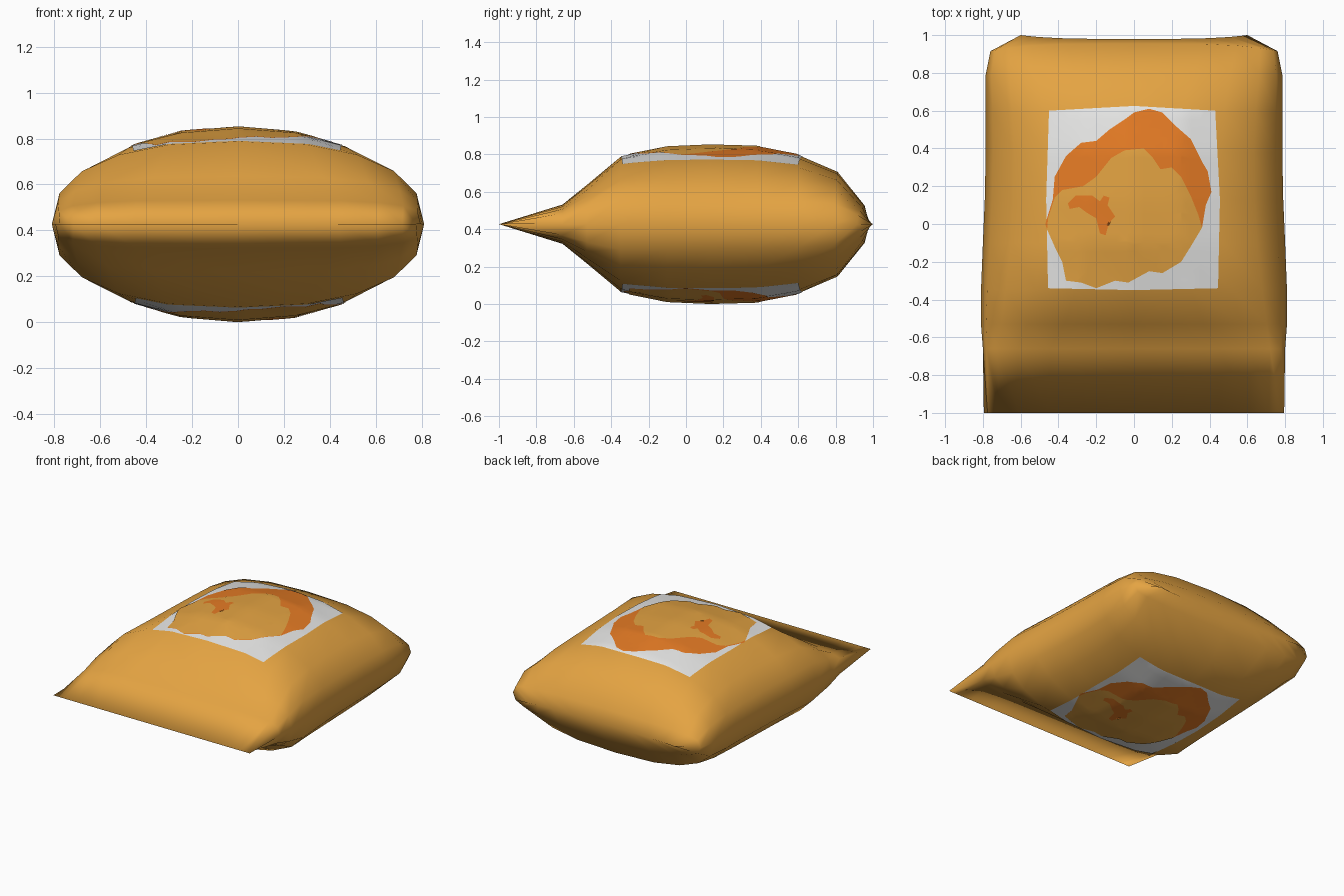
import bpy, bmesh, math
from mathutils import Vector
from mathutils.bvhtree import BVHTree

if "Cube" in bpy.data.objects:
    bpy.data.objects.remove(bpy.data.objects["Cube"])

CZ = 0.427   # height of the seam


def material(name, rgb):
    m = bpy.data.materials.new(name)
    m.diffuse_color = (*rgb, 1)
    m.use_nodes = True
    m.node_tree.nodes["Principled BSDF"].inputs["Base Color"].default_value = m.diffuse_color
    return m


AMBER = material("amber_bag", (0.78, 0.37, 0.055))
WHITE = material("label_white", (0.88, 0.88, 0.87))
ORANGE = material("burnt_orange", (0.79, 0.20, 0.018))


def finish(bm, name, mat):
    me = bpy.data.meshes.new(name)
    for f in bm.faces:
        f.smooth = True
    bm.to_mesh(me)
    me.materials.append(mat)
    ob = bpy.data.objects.new(name, me)
    bpy.context.collection.objects.link(ob)
    return ob


# Pillow bag: superellipse rings (y, half width, half height, squareness, corner shift)
RINGS = [(-1.0, .795, 0, 4, 0), (-.66, .80, .105, 4, 0), (-.53, .81, .21, 3, 0),
         (-.35, .81, .36, 2.4, 0), (-.10, .80, .41, 2.05, 0), (.13, .79, .42, 2, 0),
         (.38, .785, .413, 2, 0), (.60, .785, .37, 2.15, 0), (.81, .785, .28, 2.5, -.02),
         (.955, .76, .10, 3.2, -.04), (.98, .60, 0, 2.5, .02)]
N = 20


def signed_pow(v, p):
    return math.copysign(abs(v) ** p, v) if abs(v) > 1e-6 else 0


bm = bmesh.new()
loops = []
for y, w, h, n, shift in RINGS:
    loop = []
    for i in range(N):
        a = 2 * math.pi * i / N
        u = signed_pow(math.cos(a), 2 / n)
        v = signed_pow(math.sin(a), 2 / n)
        loop.append(bm.verts.new((w * u, y + shift * u ** 4, CZ + h * v)))
    loops.append(loop)
for a, b in zip(loops, loops[1:]):
    for i in range(N):
        j = (i + 1) % N
        bm.faces.new((a[i], a[j], b[j], b[i]))
bmesh.ops.remove_doubles(bm, verts=bm.verts, dist=1e-4)   # close the flat seams
bmesh.ops.recalc_face_normals(bm, faces=bm.faces)
surface = BVHTree.FromBMesh(bm)
finish(bm, "bag", AMBER)
bm.free()


# Thin printed plates draped over the top, then turned over for the bottom
def plate(name, outline, mat, lift):
    bm = bmesh.new()
    face = bm.faces.new([bm.verts.new((x, y, 0)) for x, y in outline])
    if face.normal.z < 0 or sum(
            p[0] * q[1] - q[0] * p[1]
            for p, q in zip(outline, outline[1:] + outline[:1])) < 0:
        face.normal_flip()
    bmesh.ops.triangulate(bm, faces=bm.faces[:])
    for axis in (0, 1):
        normal = Vector((1 - axis, axis, 0))
        for k in range(-12, 16):
            bmesh.ops.bisect_plane(bm, geom=bm.verts[:] + bm.edges[:] + bm.faces[:],
                                   plane_co=normal * (k * .05 + .003), plane_no=normal)
    bmesh.ops.triangulate(bm, faces=bm.faces[:])
    for v in bm.verts:
        hit = surface.ray_cast(Vector((v.co.x, v.co.y, 3)), Vector((0, 0, -1)))[0]
        v.co.z = hit.z + lift
    finish(bm, name + "_top", mat)
    for v in bm.verts:
        v.co.x, v.co.z = -v.co.x, 2 * CZ - v.co.z
    finish(bm, name + "_bottom", mat)
    bm.free()


label = [(-.455, -.34), (0, -.35), (.445, -.34), (.455, .13), (.43, .60),
         (0, .625), (-.45, .60), (-.465, .13)]
# snack slice: wavy lower edge, outer upper edge, inner upper edge
lower = [(.36, -.02), (.30, -.12), (.25, -.20), (.15, -.26), (.08, -.25), (-.03, -.31),
         (-.10, -.30), (-.20, -.34), (-.28, -.31), (-.36, -.30), (-.38, -.20),
         (-.42, -.12), (-.46, -.03)]
outer = [(-.47, 0), (-.43, .13), (-.42, .25), (-.36, .36), (-.28, .43), (-.20, .44),
         (-.13, .50), (-.04, .56), (0, .59), (.08, .61), (.15, .59), (.22, .52),
         (.30, .45), (.36, .33), (.39, .28), (.41, .17), (.38, .10)]
inner = [(-.455, .03), (-.42, .14), (-.38, .18), (-.27, .20), (-.20, .25), (-.12, .35),
         (-.05, .39), (.05, .40), (.10, .35), (.14, .29), (.20, .30), (.25, .25),
         (.30, .15), (.34, .05)]
mark = [(-.35, .11), (-.31, .15), (-.22, .15), (-.18, .12), (-.16, .15), (-.13, .14),
        (-.14, .10), (-.10, .04), (-.12, .02), (-.17, .08), (-.18, .05), (-.14, -.02),
        (-.15, -.06), (-.18, -.05), (-.20, .03), (-.25, .06), (-.29, .09), (-.34, .08)]

plate("label", label, WHITE, .003)
plate("slice_rim", lower + outer, ORANGE, .005)
plate("slice_face", lower + inner, AMBER, .007)
plate("slice_spot", mark, ORANGE, .009)
